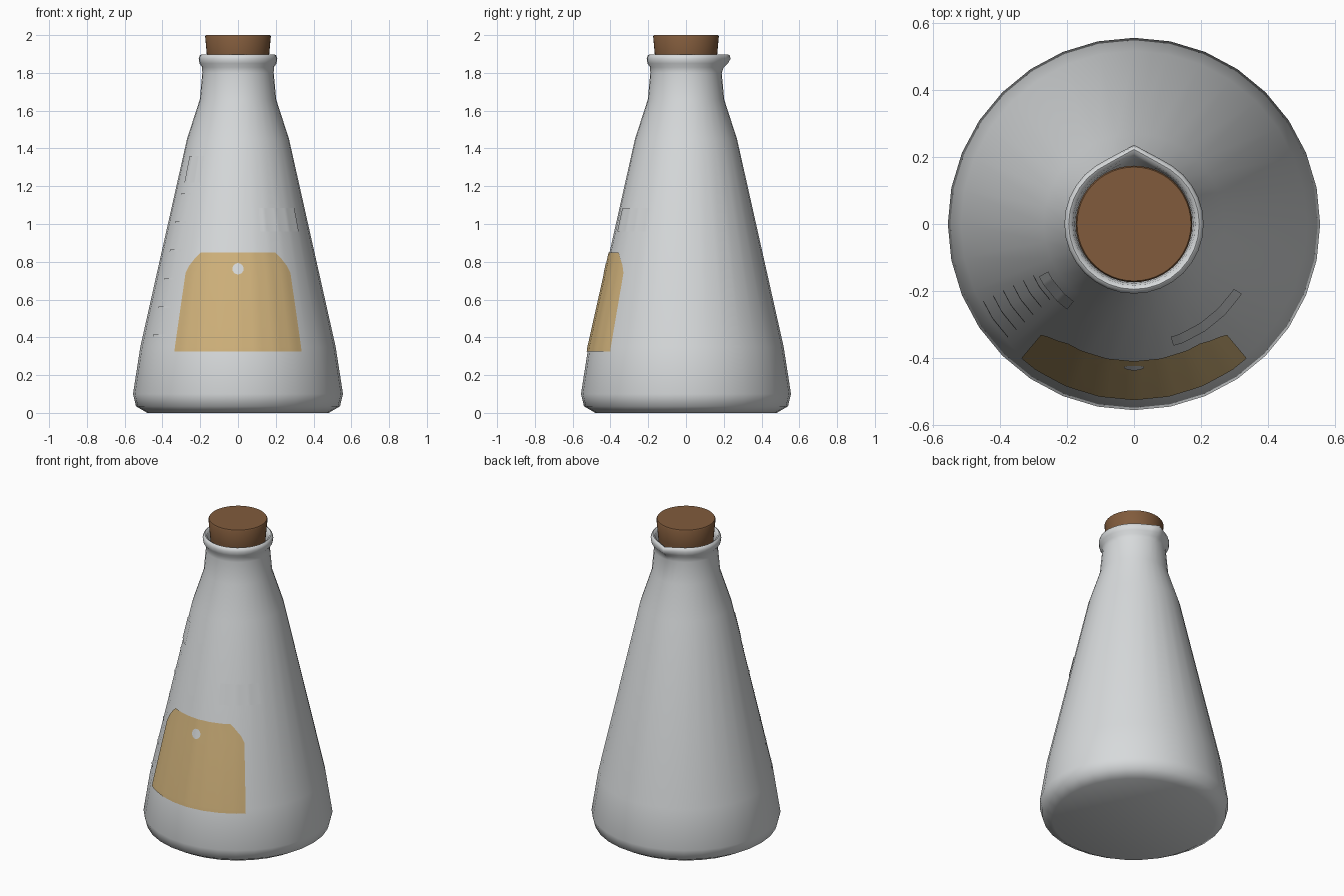
import bpy, bmesh, math
from math import cos, sin, pi, radians

if "Cube" in bpy.data.objects:
    bpy.data.objects.remove(bpy.data.objects["Cube"])

SIDES = 32
STEP = 2 * pi / SIDES


def material(name, rgb):
    m = bpy.data.materials.new(name)
    m.diffuse_color = (*rgb, 1)
    m.use_nodes = True
    m.node_tree.nodes["Principled BSDF"].inputs["Base Color"].default_value = m.diffuse_color
    return m


GLASS = material("pale grey glass", (0.68, 0.70, 0.71))
PAPER = material("tan paper", (0.64, 0.45, 0.20))
CORK = material("brown cork", (0.22, 0.105, 0.045))


def finish(name, bm, mat, angle=30):
    me = bpy.data.meshes.new(name)
    bm.to_mesh(me)
    bm.free()
    ob = bpy.data.objects.new(name, me)
    bpy.context.collection.objects.link(ob)
    me.materials.append(mat)
    bpy.ops.object.select_all(action='DESELECT')
    ob.select_set(True)
    bpy.context.view_layer.objects.active = ob
    bpy.ops.object.shade_smooth_by_angle(angle=radians(angle))
    return ob


def lathe(name, profile, mat, sides, shape=lambda r, z, a: r, angle=30):
    """Revolve (radius, height) points; both ends are capped."""
    bm = bmesh.new()
    rings = []
    for r, z in profile:
        ring = []
        for i in range(sides):
            a = 2 * pi * i / sides
            q = shape(r, z, a)
            ring.append(bm.verts.new((q * cos(a), q * sin(a), z)))
        rings.append(ring)
    for lo, hi in zip(rings, rings[1:]):
        for i in range(sides):
            j = (i + 1) % sides
            bm.faces.new((lo[i], lo[j], hi[j], hi[i]))
    bm.faces.new(rings[0][::-1])
    bm.faces.new(rings[-1])
    return finish(name, bm, mat, angle)


# Flask: outer wall, rounded lip, inner wall
OUTER = [(0.48, 0.0), (0.54, 0.035), (0.556, 0.10), (0.517, 0.35), (0.27, 1.45),
         (0.202, 1.66), (0.189, 1.80), (0.19, 1.83), (0.204, 1.85), (0.208, 1.875),
         (0.203, 1.892), (0.195, 1.897)]
INNER = [(0.183, 1.89), (0.177, 1.86), (0.172, 1.80), (0.185, 1.66), (0.25, 1.45),
         (0.495, 0.35), (0.52, 0.10), (0.46, 0.03)]


def spout(r, z, a):
    """Pull the lip out to a point at the back (+y)."""
    d = abs(a - pi / 2)
    reach = radians(29)
    if d > reach:
        return r
    t = min(1, max(0, (z - 1.80) / 0.08))
    return r * (1 + t * (1 / cos(reach - d) - 1))


lathe("flask", OUTER + INNER, GLASS, SIDES, spout, angle=60)

# Stopper
lathe("stopper", [(0.15, 1.72), (0.165, 1.895), (0.174, 1.993), (0.170, 2.0)],
      CORK, 48, angle=50)


def wall(z, a):
    """Radius of the faceted outer wall at height z and angle a."""
    for (r0, z0), (r1, z1) in zip(OUTER, OUTER[1:]):
        if z0 <= z <= z1:
            r = r0 + (r1 - r0) * (z - z0) / (z1 - z0)
            return r * cos(STEP / 2) / cos(a % STEP - STEP / 2)


def patch(name, rows, offset, mat, cols=28):
    """Thin sheet on the wall; rows are (height, start angle, end angle) in degrees."""
    bm = bmesh.new()
    grid = []
    for z, a0, a1 in rows:
        line = []
        for i in range(cols + 1):
            a = radians(a0 + (a1 - a0) * i / cols)
            r = wall(z, a) + offset
            line.append(bm.verts.new((r * cos(a), r * sin(a), z)))
        grid.append(line)
    for lo, hi in zip(grid, grid[1:]):
        for i in range(cols):
            bm.faces.new((lo[i], lo[i + 1], hi[i + 1], hi[i]))
    return finish(name, bm, mat)


# Tag-shaped paper label with clipped top corners
tag = [(0.325, 40), (0.35, 40), (0.74, 40), (0.78, 37.5), (0.82, 33), (0.85, 29)]
patch("paper_label", [(z, -90 - h, -90 + h) for z, h in tag], 0.005, PAPER)

# Round hole in the label, showing the glass
hole = []
for k in range(9):
    t = -pi / 2 + pi * k / 8
    h = math.degrees(max(0.002, 0.03 * cos(t)) / 0.43)
    hole.append((0.763 + 0.03 * sin(t), -90 - h, -90 + h))
patch("label_hole", hole, 0.007, GLASS, 6)

# Blank marking panels
patch("right_panel", [(0.96, -72, -33), (1.085, -72, -33)], 0.004, GLASS)
patch("left_panel", [(1.22, -151, -128), (1.36, -151, -128)], 0.004, GLASS)

# Measuring ticks up the left side
for n in range(6):
    z = 0.405 + 0.15 * n
    patch(f"measure_tick_{n + 1}", [(z, -153, -138), (z + 0.01, -153, -138)],
          0.004, GLASS, 12)
